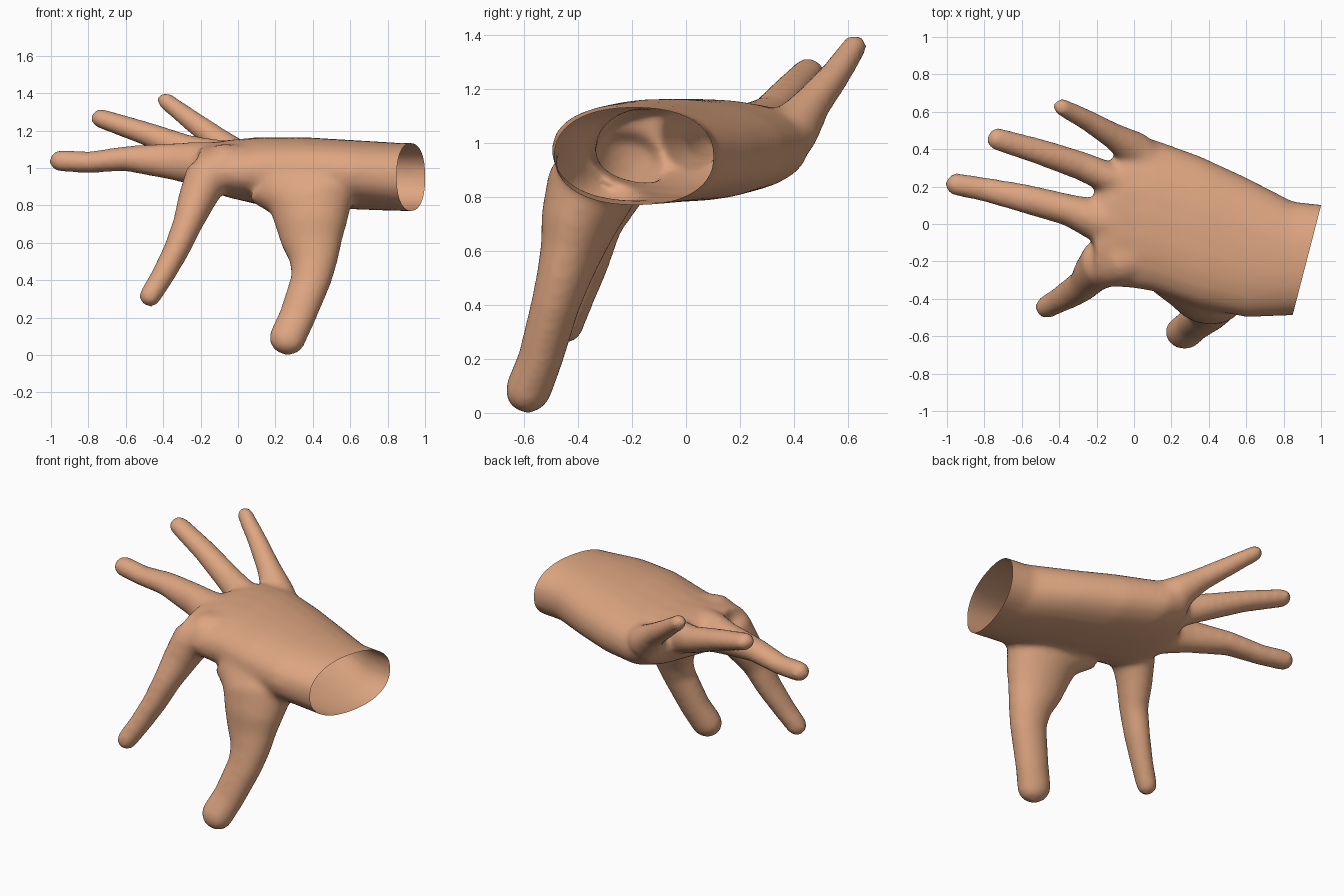
import bpy, bmesh
from math import cos, sin, pi, copysign
from mathutils import Vector

cube = bpy.data.objects.get("Cube")
if cube:
    bpy.data.objects.remove(cube)

SIDES = 24
bm = bmesh.new()


def bridge(rings):
    """Skin a row of point rings into a closed solid."""
    loops = [[bm.verts.new(p) for p in ring] for ring in rings]
    for a, b in zip(loops, loops[1:]):
        for i in range(SIDES):
            j = (i + 1) % SIDES
            bm.faces.new((a[i], a[j], b[j], b[i]))
    bm.faces.new(loops[0][::-1])
    bm.faces.new(loops[-1])


def finger(path, across):
    """Loft oval sections (x, y, z, radius across, radius through) with a round tip."""
    pts = [Vector(p[:3]) for p in path]
    rings = []
    for k, p in enumerate(path):
        t = (pts[min(k + 1, len(pts) - 1)] - pts[max(k - 1, 0)]).normalized()
        side = (Vector(across) - t * t.dot(Vector(across))).normalized()
        up = t.cross(side)
        angles = [0] if k < len(path) - 1 else [0, 0.35, 0.7, 1.0, 1.25, 1.45]
        for a in angles:
            c = pts[k] + t * sin(a) * p[4]
            rings.append([c + side * cos(2 * pi * i / SIDES) * p[3] * cos(a)
                          + up * sin(2 * pi * i / SIDES) * p[4] * cos(a)
                          for i in range(SIDES)])
    bridge(rings)


def palm_ring(x, y0, y1, z0, z1, tilt):
    ring = []
    for i in range(SIDES):
        c, s = cos(2 * pi * i / SIDES), sin(2 * pi * i / SIDES)
        c, s = (copysign(abs(v) ** 0.88, v) for v in (c, s))
        ring.append((x, (y0 + y1) / 2 + c * (y1 - y0) / 2,
                     (z0 + z1) / 2 + s * (z1 - z0) / 2 + c * tilt))
    return ring


# Palm and wrist
bridge([palm_ring(*r) for r in (
    (1.15, -.49, .09, .77, 1.13, 0), (.85, -.49, .12, .77, 1.135, 0),
    (.6, -.5, .25, .78, 1.15, -.01), (.35, -.45, .365, .785, 1.165, -.01),
    (.1, -.36, .455, .805, 1.165, 0), (-.04, -.34, .465, .84, 1.15, .02),
    (-.13, -.335, .33, .87, 1.135, .02), (-.21, -.31, .18, .9, 1.11, .01))])

# Thumb
finger([(.34, -.28, .95, .31, .15), (.395, -.36, .82, .23, .165),
        (.39, -.4, .7, .195, .14), (.395, -.425, .6, .165, .115),
        (.405, -.455, .5, .13, .1), (.39, -.485, .4, .11, .09),
        (.315, -.54, .2, .1, .083), (.262, -.585, .085, .1, .086)], (1, -.2, 0))

# Index finger, bending down from the knuckle
finger([(.08, -.17, 1.0, .12, .12), (-.07, -.185, 1.01, .14, .125),
        (-.18, -.215, .93, .135, .12), (-.225, -.265, .82, .11, .1),
        (-.27, -.325, .7, .09, .08), (-.33, -.365, .56, .083, .07),
        (-.405, -.41, .42, .07, .063), (-.47, -.445, .315, .063, .06)], (0, 1, 0))

# Middle finger
finger([(0, 0, 1.02, .15, .12), (-.2, .02, 1.02, .115, .12), (-.35, .075, 1.035, .085, .1),
        (-.6, .14, 1.05, .078, .068), (-.8, .185, 1.03, .066, .058),
        (-.95, .212, 1.038, .062, .06)], (0, 1, 0))

# Ring finger
finger([(.05, .2, 1.02, .12, .11), (-.12, .24, 1.05, .085, .105), (-.28, .31, 1.1, .078, .08),
        (-.5, .385, 1.187, .071, .064), (-.735, .455, 1.265, .062, .053)], (0, 1, 0))

# Little finger
finger([(.12, .3, 1.0, .1, .1), (0, .4, 1.05, .1, .1), (-.11, .47, 1.15, .072, .07),
        (-.25, .555, 1.255, .058, .058), (-.388, .626, 1.36, .049, .047)], (0, 1, 0))

bmesh.ops.recalc_face_normals(bm, faces=bm.faces)
mesh = bpy.data.meshes.new("hand")
bm.to_mesh(mesh)
bm.free()
hand = bpy.data.objects.new("hand", mesh)
bpy.context.collection.objects.link(hand)
bpy.context.view_layer.objects.active = hand
hand.select_set(True)

# Merge the parts into one skin and soften the webs
remesh = hand.modifiers.new("merge", 'REMESH')
remesh.mode = 'VOXEL'
remesh.voxel_size = 0.016
soften = hand.modifiers.new("soften", 'SMOOTH')
soften.factor = 0.5
soften.iterations = 18
for name in ("merge", "soften"):
    bpy.ops.object.modifier_apply(modifier=name)

# Open the slanted wrist
bm = bmesh.new()
bm.from_mesh(hand.data)
bmesh.ops.bisect_plane(bm, geom=bm.verts[:] + bm.edges[:] + bm.faces[:],
                       plane_co=(1, .1, 1), plane_no=(.58, -.15, 0), clear_outer=True)
bm.to_mesh(hand.data)
bm.free()

skin = bpy.data.materials.new("skin tan")
skin.use_nodes = True
color = (.73, .38, .22, 1)
skin.diffuse_color = color
skin.node_tree.nodes["Principled BSDF"].inputs["Base Color"].default_value = color
hand.data.materials.clear()
hand.data.materials.append(skin)
bpy.ops.object.shade_smooth_by_angle(angle=pi / 3)
